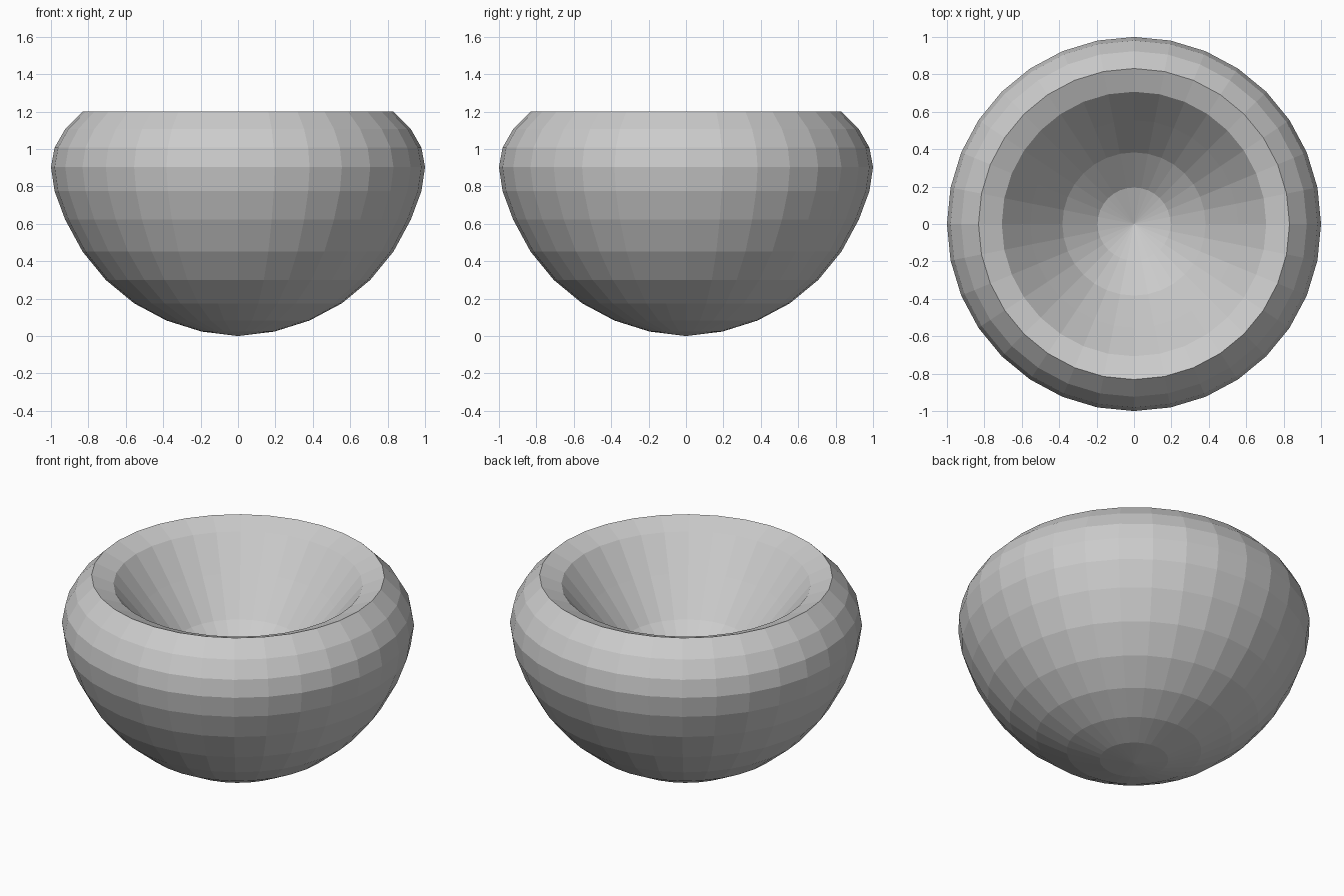
import bpy, bmesh, math

if "Cube" in bpy.data.objects:
    bpy.data.objects.remove(bpy.data.objects["Cube"])

SEGMENTS = 32


def ring_radius(k):
    return math.sin(k * math.pi / 16)


# Ring heights from the bottom pole, up the outside, over the rim, down into the hollow
outer = [0.0, 0.024, 0.083, 0.175, 0.30, 0.452, 0.622, 0.775, 0.903, 1.007, 1.107, 1.20]
hollow = [1.15, 0.96, 0.75, 0.60, 0.53]
heights = outer + hollow

bm = bmesh.new()
rings = []
for k, z in enumerate(heights):
    r = ring_radius(k)
    if k in (0, len(heights) - 1):
        rings.append([bm.verts.new((0, 0, z))] * SEGMENTS)
    else:
        rings.append([bm.verts.new((r * math.cos(a), r * math.sin(a), z))
                      for a in (2 * math.pi * i / SEGMENTS for i in range(SEGMENTS))])

# Faces between neighbouring rings, triangles at the poles
for low, high in zip(rings, rings[1:]):
    for i in range(SEGMENTS):
        j = (i + 1) % SEGMENTS
        corners = list(dict.fromkeys([low[i], low[j], high[j], high[i]]))
        bm.faces.new(corners)
bmesh.ops.recalc_face_normals(bm, faces=bm.faces)

# Bowl
mesh = bpy.data.meshes.new("bowl")
bm.to_mesh(mesh)
bm.free()
bpy.context.collection.objects.link(bpy.data.objects.new("bowl", mesh))
